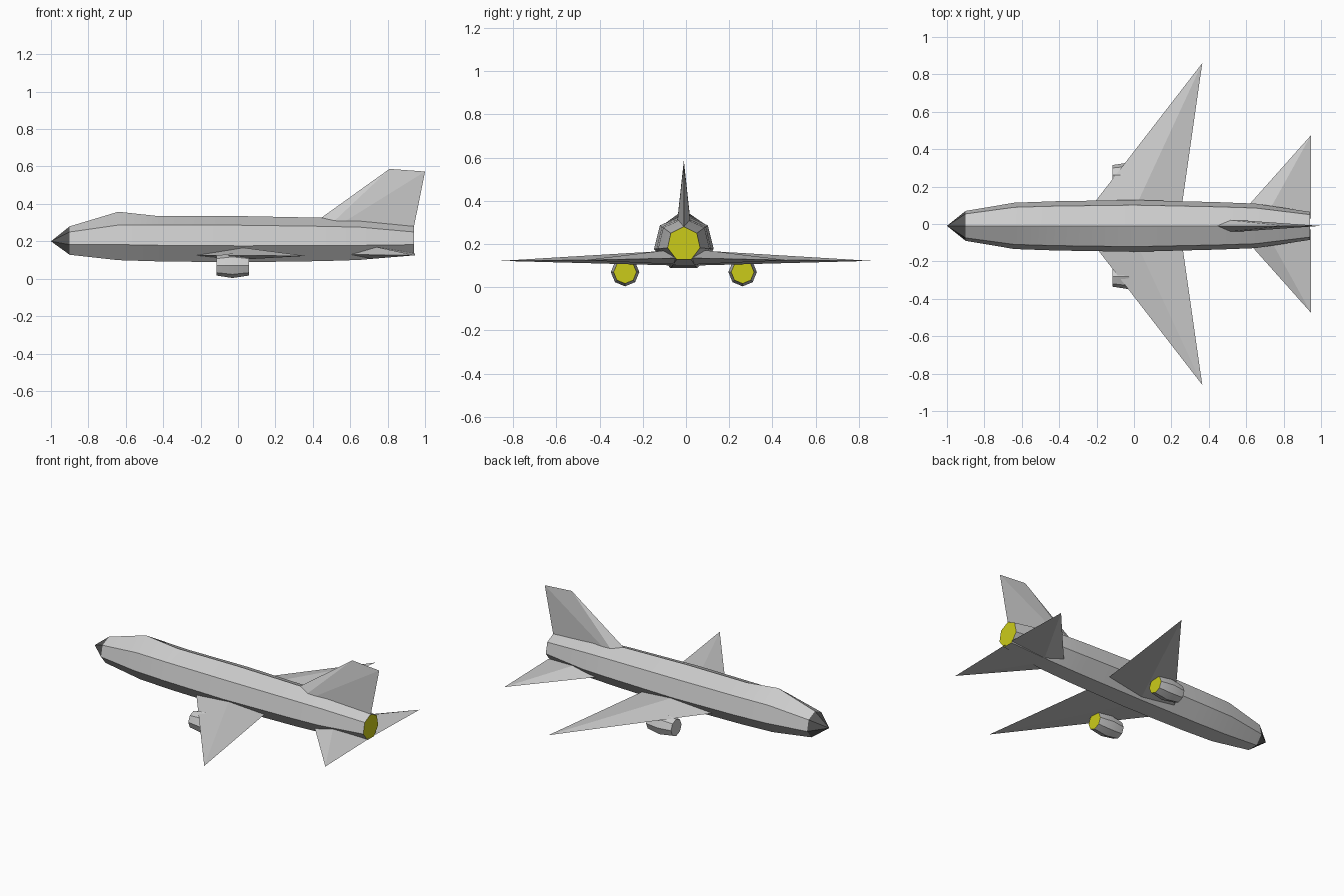
import bpy, bmesh, math

cube = bpy.data.objects.get("Cube")
if cube:
    bpy.data.objects.remove(cube, do_unlink=True)


def material(name, color):
    m = bpy.data.materials.new(name)
    m.use_nodes = True
    m.diffuse_color = color
    m.node_tree.nodes["Principled BSDF"].inputs["Base Color"].default_value = color
    return m


GREY = material("light grey", (0.6, 0.6, 0.6, 1))
DARK = material("dark grey", (0.1, 0.1, 0.1, 1))
YELLOW = material("exhaust yellow", (0.6, 0.6, 0.01, 1))
AXIS_Y = -0.01  # centre line of the body


def finish(name, bm, mats, smooth=False):
    bmesh.ops.recalc_face_normals(bm, faces=bm.faces)
    mesh = bpy.data.meshes.new(name)
    bm.to_mesh(mesh)
    bm.free()
    for m in mats:
        mesh.materials.append(m)
    obj = bpy.data.objects.new(name, mesh)
    bpy.context.collection.objects.link(obj)
    if smooth:
        bpy.ops.object.select_all(action="DESELECT")
        obj.select_set(True)
        bpy.context.view_layer.objects.active = obj
        bpy.ops.object.shade_smooth_by_angle(angle=math.radians(30))
    return obj


def bridge(bm, a, b):
    n = len(a)
    for i in range(n):
        j = (i + 1) % n
        bm.faces.new((a[i], a[j], b[j], b[i]))


def tube(name, stations, sides, y, mats):
    """Loft of polygon rings (x, centre z, half width, half height, ridge rise);
    the rear cap takes the second material."""
    bm = bmesh.new()
    rings = []
    for x, cz, ry, rz, rise in stations:
        ring = []
        for i in range(sides):
            a = math.tau * i / sides
            z = cz + rz * math.cos(a) + (rise if i == 0 else 0)
            ring.append(bm.verts.new((x, y + ry * math.sin(a), z)))
        rings.append(ring)
    for a, b in zip(rings, rings[1:]):
        bridge(bm, a, b)
    bm.faces.new(rings[0])
    bm.faces.new(rings[-1]).material_index = 1
    return finish(name, bm, mats, True)


# Fuselage with the canopy ridge and yellow exhaust
tube("fuselage", [
    (-0.9, 0.2, 0.082, 0.08, 0),
    (-0.64, 0.21, 0.127, 0.123, 0.025),
    (-0.42, 0.207, 0.135, 0.127, 0),
    (0, 0.205, 0.142, 0.13, 0),
    (0.45, 0.204, 0.13, 0.122, 0),
    (0.65, 0.204, 0.122, 0.115, 0),
    (0.94, 0.2, 0.077, 0.08, 0),
], 7, AXIS_Y, [GREY, YELLOW])

# Nose cone
bm = bmesh.new()
tip = bm.verts.new((-1, AXIS_Y, 0.2))
base = []
for i in range(7):
    a = math.tau * i / 7
    base.append(bm.verts.new((-0.9, AXIS_Y + 0.082 * math.sin(a), 0.2 + 0.08 * math.cos(a))))
bm.faces.new(base)
for i in range(7):
    bm.faces.new((tip, base[i], base[(i + 1) % 7]))
finish("nose_cone", bm, [DARK])

# Engine pods under the wings
for side, y in (("left", 0.262), ("right", -0.282)):
    tube(side + "_engine", [
        (-0.115, 0.07, 0.053, 0.053, 0),
        (-0.03, 0.07, 0.066, 0.066, 0),
        (0.06, 0.07, 0.053, 0.053, 0),
    ], 8, y, [GREY, YELLOW])


def surface(name, section, tip):
    """Pointed lifting surface from a four point root, mirrored across the body."""
    bm = bmesh.new()
    root = [bm.verts.new((x, 0.03, z)) for x, z in section]
    point = bm.verts.new(tip)
    bm.faces.new(root)
    for i in range(4):
        bm.faces.new((root[i], root[(i + 1) % 4], point))
    obj = finish(name, bm, [GREY])
    mirror = obj.modifiers.new("mirror", "MIRROR")
    mirror.use_axis = (False, True, False)


surface("wings", [(-0.277, 0.125), (-0.02, 0.172), (0.246, 0.13), (-0.02, 0.1)],
        (0.365, 0.86, 0.122))
surface("tailplanes", [(0.55, 0.13), (0.7, 0.178), (0.945, 0.135), (0.7, 0.105)],
        (0.945, 0.473, 0.125))

# Vertical fin, thin along its top edge
bm = bmesh.new()
front, left, rear, right = [bm.verts.new((x, AXIS_Y + y, 0.2)) for x, y in
                            ((0.27, 0), (0.4, 0.042), (0.925, 0), (0.4, -0.042))]
top_front = bm.verts.new((0.81, AXIS_Y, 0.587))
top_rear = bm.verts.new((1, AXIS_Y, 0.573))
bm.faces.new((front, left, rear, right))
for flank in (left, right):
    bm.faces.new((front, flank, top_front))
    bm.faces.new((flank, rear, top_rear))
    bm.faces.new((flank, top_rear, top_front))
finish("tail_fin", bm, [GREY])
